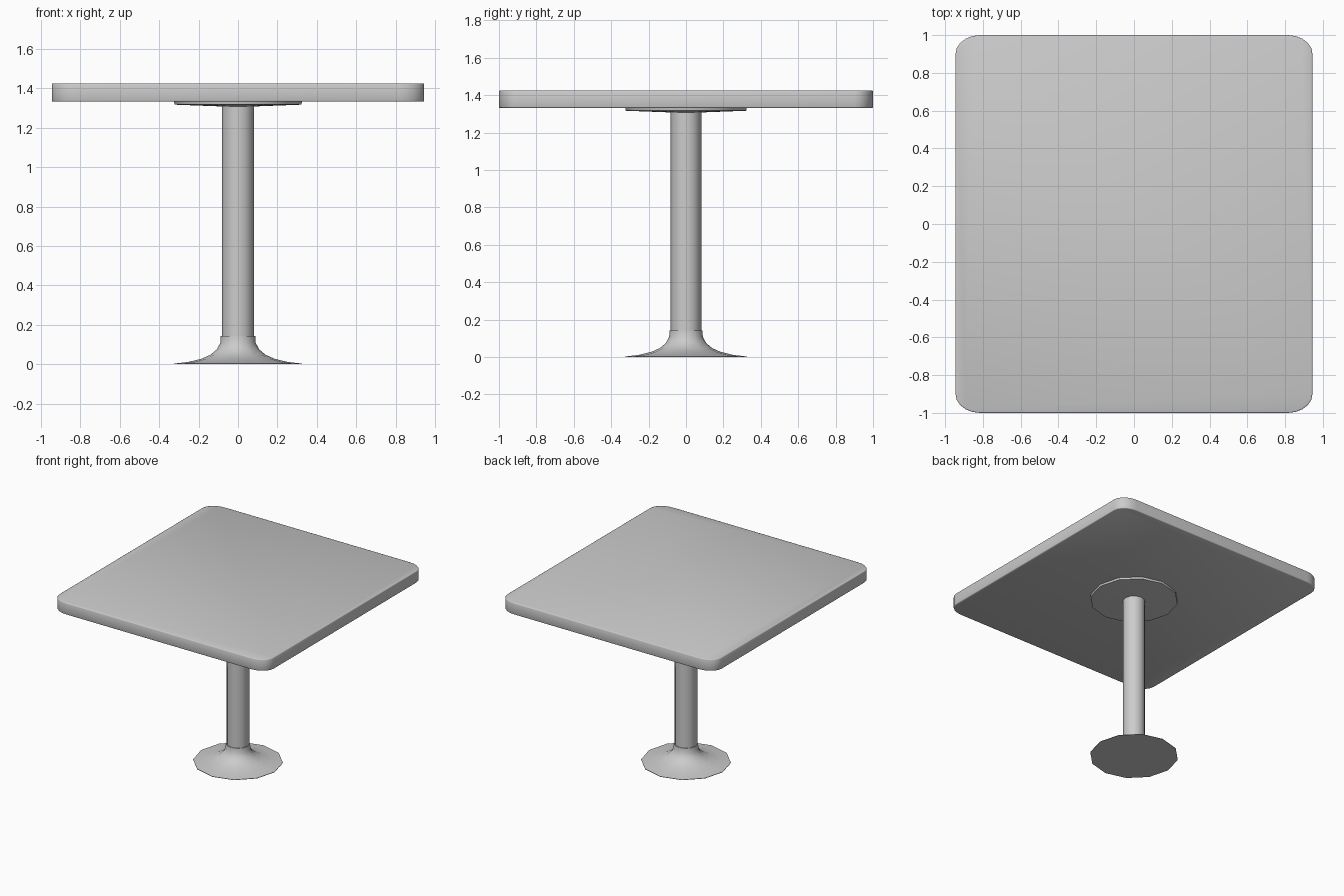
import bpy, bmesh
from math import sin, cos, pi, radians

if "Cube" in bpy.data.objects:
    bpy.data.objects.remove(bpy.data.objects["Cube"])


def finish(name, bm, angle):
    bmesh.ops.recalc_face_normals(bm, faces=bm.faces[:])
    me = bpy.data.meshes.new(name)
    bm.to_mesh(me)
    bm.free()
    ob = bpy.data.objects.new(name, me)
    bpy.context.collection.objects.link(ob)
    bpy.ops.object.select_all(action='DESELECT')
    ob.select_set(True)
    bpy.context.view_layer.objects.active = ob
    bpy.ops.object.shade_smooth_by_angle(angle=radians(angle))
    return ob


def lathe(name, profile, sides=12, angle=40):
    """Stack rings of (radius, z), capped at both ends."""
    bm = bmesh.new()
    rings = [[bm.verts.new((r * cos(2 * pi * i / sides), r * sin(2 * pi * i / sides), z))
              for i in range(sides)] for r, z in profile]
    for a, b in zip(rings, rings[1:]):
        for i in range(sides):
            j = (i + 1) % sides
            bm.faces.new((a[i], a[j], b[j], b[i]))
    bm.faces.new(rings[0][::-1])
    bm.faces.new(rings[-1])
    return finish(name, bm, angle)


# Table top: rectangle with rounded corners
HX, HY, RX, RY, SEG = 0.945, 1.0, 0.13, 0.10, 5
bm = bmesh.new()
outline = []
for q, (sx, sy) in enumerate([(1, 1), (-1, 1), (-1, -1), (1, -1)]):
    for k in range(SEG + 1):
        a = (q + k / SEG) * pi / 2
        outline.append(bm.verts.new((sx * (HX - RX) + RX * cos(a),
                                     sy * (HY - RY) + RY * sin(a), 1.332)))
face = bm.faces.new(outline)
top = bmesh.ops.extrude_face_region(bm, geom=[face])
bmesh.ops.translate(bm, vec=(0, 0, 0.093),
                    verts=[v for v in top['geom'] if isinstance(v, bmesh.types.BMVert)])
# soften the upper and lower rims
rims = [e for e in bm.edges if abs(e.verts[0].co.z - e.verts[1].co.z) < 1e-5]
bmesh.ops.bevel(bm, geom=rims, offset=0.006, segments=2, profile=0.5, affect='EDGES')
finish("table_top", bm, 50)

# Mounting plate under the top
lathe("mounting_plate", [(0.085, 1.308), (0.322, 1.317), (0.325, 1.334)])

# Column
lathe("column", [(0.082, 0.08), (0.082, 1.325)])

# Flared foot with collar
lathe("flared_foot", [(0.325, 0.0), (0.325, 0.003), (0.25, 0.012), (0.185, 0.028),
                      (0.14, 0.048), (0.108, 0.075), (0.09, 0.108), (0.088, 0.143)])
